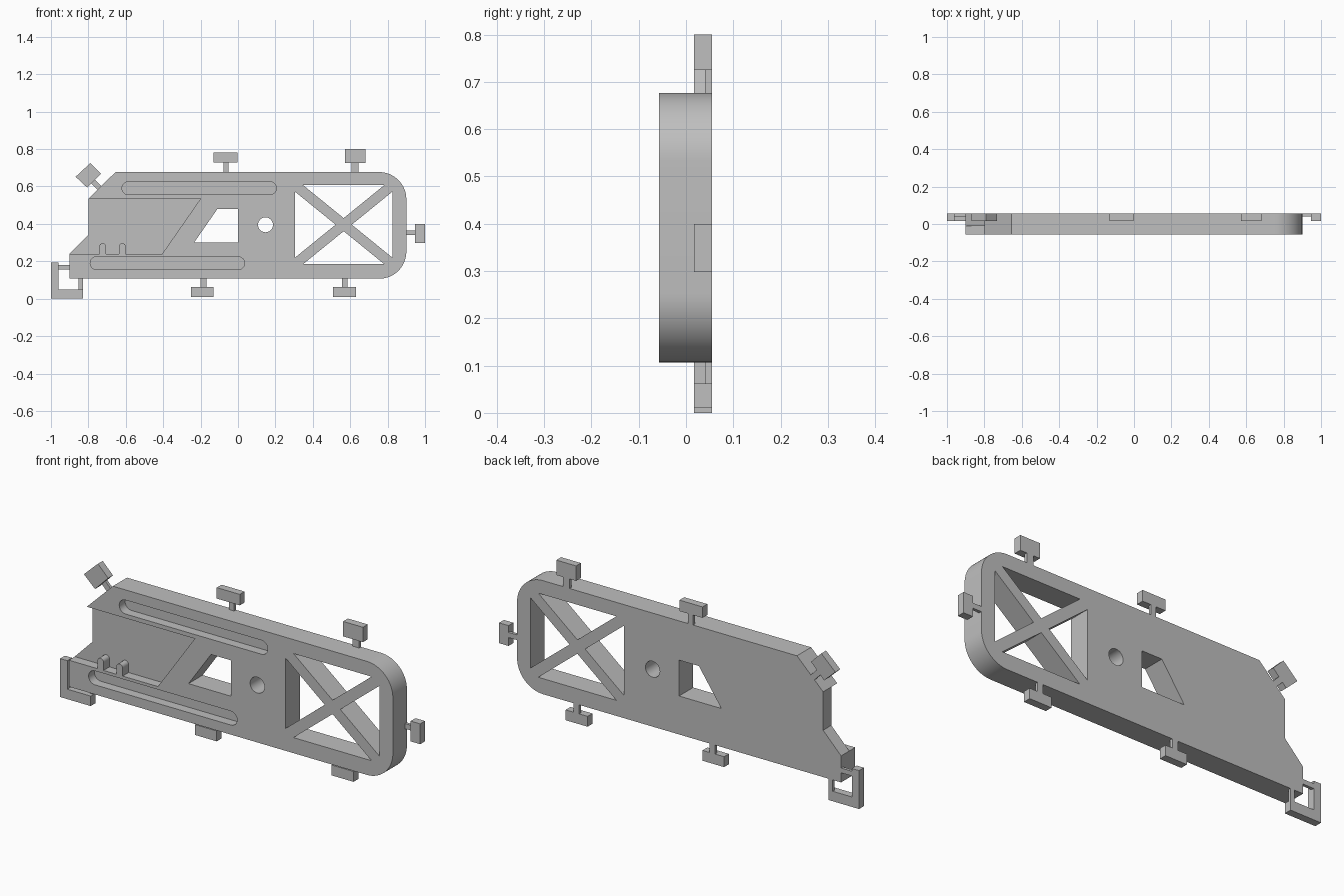
import bpy, bmesh
from math import pi, cos, sin, radians

cube = bpy.data.objects.get("Cube")
if cube:
    bpy.data.objects.remove(cube, do_unlink=True)

FRONT, FLOOR, TAB, STEM, BACK = -0.057, -0.01, 0.017, 0.04, 0.055

grey = bpy.data.materials.new("plain_grey")
grey.use_nodes = True
GREY = (0.52, 0.52, 0.52, 1)
grey.diffuse_color = GREY
grey.node_tree.nodes["Principled BSDF"].inputs["Base Color"].default_value = GREY


def arc(x, z, r, a0, a1, n):
    """Points on an arc, angles in degrees."""
    return [(x + r * cos(radians(a0 + (a1 - a0) * i / n)),
             z + r * sin(radians(a0 + (a1 - a0) * i / n))) for i in range(n + 1)]


def box(x0, x1, z0, z1):
    return [(x0, z0), (x1, z0), (x1, z1), (x0, z1)]


def prism(bm, points, y0, y1):
    """Extrude an x-z outline from y0 to y1."""
    face = bm.faces.new([bm.verts.new((x, y0, z)) for x, z in points])
    new = bmesh.ops.extrude_face_region(bm, geom=[face], use_keep_orig=True)
    for v in new["geom"]:
        if isinstance(v, bmesh.types.BMVert):
            v.co.y = y1


def make(name, prisms):
    bm = bmesh.new()
    for points, y0, y1 in prisms:
        prism(bm, points, y0, y1)
    bmesh.ops.recalc_face_normals(bm, faces=bm.faces)
    mesh = bpy.data.meshes.new(name)
    bm.to_mesh(mesh)
    bm.free()
    mesh.materials.append(grey)
    obj = bpy.data.objects.new(name, mesh)
    bpy.context.collection.objects.link(obj)
    return obj


# Main plate outline
outline = [(-0.9, 0.107)]
outline += arc(0.755, 0.252, 0.145, -90, 0, 16)
outline += arc(0.755, 0.532, 0.145, 0, 90, 16)
outline += [(-0.655, 0.677), (-0.8, 0.535), (-0.8, 0.342), (-0.9, 0.24)]
plate = make("main_plate", [(outline, FRONT, BACK)])

# Cutters: braced window, openings, slots and front recess
cuts = []


def through(points):
    cuts.append((points, FRONT - 0.1, BACK + 0.1))


def pocket(points):
    cuts.append((points, FRONT - 0.1, FLOOR))


# Four triangular openings leave a crossed brace
cx, cz, w, h = 0.565, 0.396, 0.26, 0.211
gap_z = 0.035
gap_x = gap_z * w / h
for s in (-1, 1):
    through([(cx - w + gap_x, cz + s * h), (cx + w - gap_x, cz + s * h), (cx, cz + s * gap_z)])
    through([(cx + s * w, cz - h + gap_z), (cx + s * w, cz + h - gap_z), (cx + s * gap_x, cz)])

through([(-0.235, 0.3), (0, 0.3), (0, 0.48), (-0.11, 0.48)])
through(arc(0.147, 0.395, 0.04, 0, 345, 23))

for x0, x1, z in ((-0.62, 0.205, 0.591), (-0.79, 0.035, 0.19)):
    r = 0.035
    pocket(arc(x1 - r, z, r, -90, 90, 12) + arc(x0 + r, z, r, 90, 270, 12))

# Recess edge steps around two round-topped pegs
recess = [(-1.1, 0.24)]
for x in (-0.724, -0.618):
    recess += [(x - 0.017, 0.24)] + arc(x, 0.28, 0.017, 180, 0, 8) + [(x + 0.017, 0.24)]
recess += [(-0.405, 0.24), (-0.2, 0.535), (-1.1, 0.535)]
pocket(recess)

cutter = make("cutter", cuts)
cutter.hide_render = True
mod = plate.modifiers.new("openings", 'BOOLEAN')
mod.operation = 'DIFFERENCE'
mod.solver = 'EXACT'
mod.object = cutter
bpy.context.view_layer.objects.active = plate
plate.select_set(True)
bpy.ops.object.modifier_apply(modifier=mod.name)
bpy.data.objects.remove(cutter, do_unlink=True)
bpy.ops.object.shade_smooth_by_angle(angle=radians(30))

# Tabs around the rim: a thick head on a thin stem
tabs = {
    "top_middle_tab": (box(-0.13, -0.002, 0.727, 0.782), box(-0.078, -0.05, 0.67, 0.727)),
    "top_left_tab": (box(0.572, 0.682, 0.725, 0.8), box(0.608, 0.645, 0.67, 0.725)),
    "side_tab": (box(0.947, 1.0, 0.298, 0.4), box(0.89, 0.947, 0.34, 0.366)),
    "bottom_middle_tab": (box(-0.25, -0.13, 0.01, 0.062), box(-0.2, -0.168, 0.062, 0.115)),
    "bottom_left_tab": (box(0.508, 0.63, 0.01, 0.062), box(0.555, 0.585, 0.062, 0.115)),
    "corner_tab": ([(-0.79, 0.725), (-0.733, 0.668), (-0.806, 0.594), (-0.868, 0.652)],
                   [(-0.785, 0.616), (-0.765, 0.636), (-0.72, 0.59), (-0.74, 0.57)]),
}
for name, (head, stem) in tabs.items():
    make(name, [(head, TAB, BACK), (stem, STEM, BACK)])

# Hooked bracket at the lower corner, joined by two thin links
hook = [(-1, 0), (-0.83, 0), (-0.83, 0.05), (-0.96, 0.05), (-0.96, 0.193), (-1, 0.193)]
make("corner_bracket", [(hook, TAB, BACK),
                        (box(-0.96, -0.89, 0.155, 0.179), STEM, BACK),
                        (box(-0.853, -0.83, 0.05, 0.115), STEM, BACK)])
